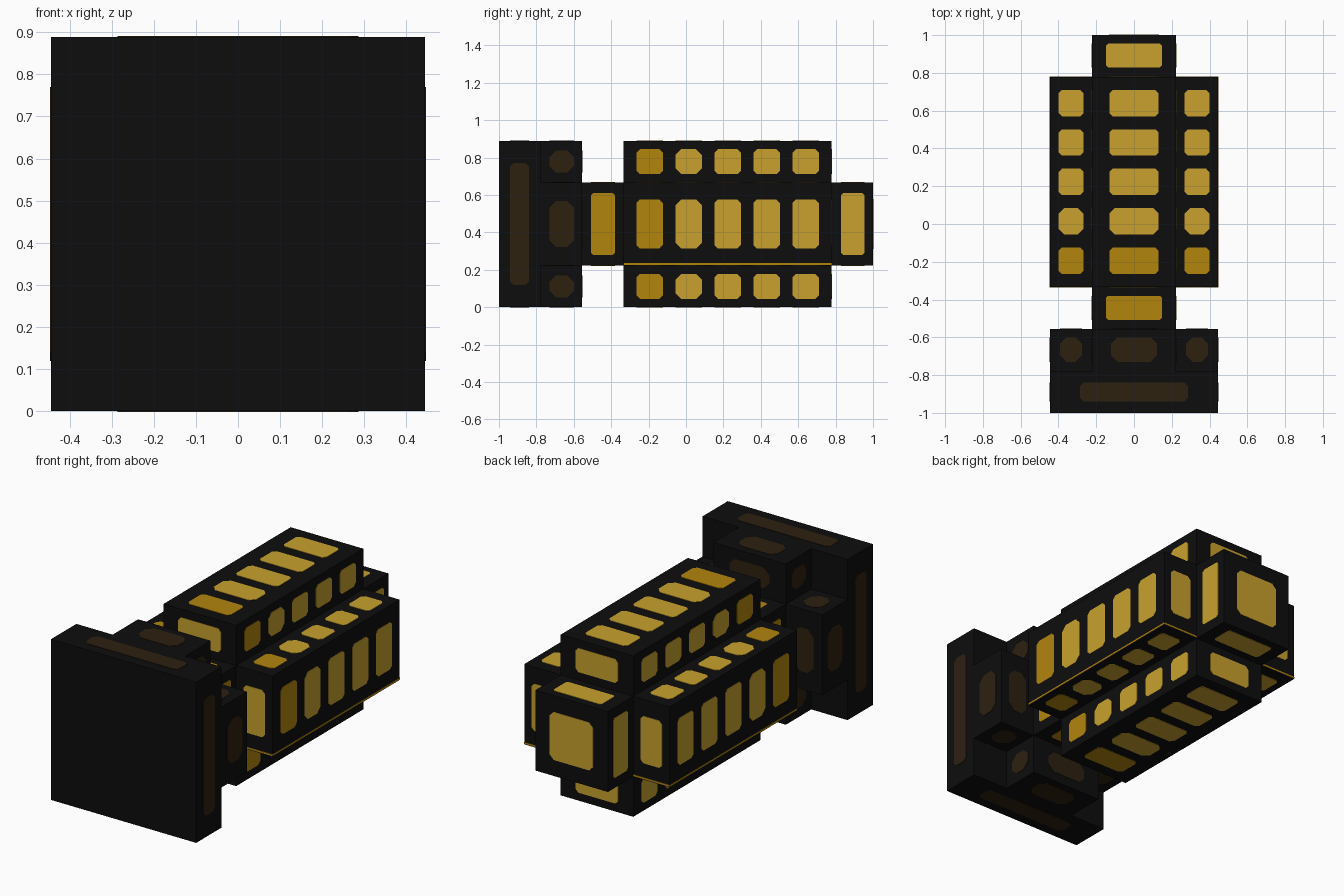
import bpy, bmesh
from mathutils import Vector, Matrix
from math import pi

old = bpy.data.objects.get("Cube")
if old:
    bpy.data.objects.remove(old, do_unlink=True)

U = 2 / 9            # grid module
MID = 2 * U          # height of the long axis
LIFT = 0.002         # how far panels stand proud


def material(name, rgb):
    m = bpy.data.materials.new(name)
    m.use_nodes = True
    m.diffuse_color = (*rgb, 1)
    bsdf = next(n for n in m.node_tree.nodes if n.type == 'BSDF_PRINCIPLED')
    bsdf.inputs["Base Color"].default_value = (*rgb, 1)
    return m


black = material("black", (0.004, 0.004, 0.004))
gold = material("light gold", (0.58, 0.355, 0.026))
dark_gold = material("dark gold", (0.445, 0.235, 0.004))
brown = material("dark brown", (0.026, 0.015, 0.005))


def finish(bm, name, mat):
    bmesh.ops.recalc_face_normals(bm, faces=bm.faces)
    mesh = bpy.data.meshes.new(name)
    bm.to_mesh(mesh)
    bm.free()
    mesh.materials.append(mat)
    ob = bpy.data.objects.new(name, mesh)
    bpy.context.collection.objects.link(ob)


def prism(bm, points, depth):
    """Close a polygon and extrude it along a vector."""
    face = bm.faces.new([bm.verts.new(p) for p in points])
    new = bmesh.ops.extrude_face_region(bm, geom=[face], use_keep_orig=True)["geom"]
    verts = [v for v in new if isinstance(v, bmesh.types.BMVert)]
    bmesh.ops.translate(bm, verts=verts, vec=depth)


def block(name, outline, y0, y1):
    bm = bmesh.new()
    prism(bm, [(x, y0, z + MID) for x, z in outline], Vector((0, y1 - y0, 0)))
    finish(bm, name, black)


def square(h):
    return [(-h, -h), (h, -h), (h, h), (-h, h)]


# Cross outline: one arm repeated by quarter turns
cross = []
for k in range(4):
    for p in ((U, U), (U, 2 * U), (-U, 2 * U)):
        v = Matrix.Rotation(k * pi / 2, 2) @ Vector(p)
        cross.append((v.x, v.y))

# Solid body
block("front_plate", square(2 * U), -1, -1 + U)
block("front_collar", cross, -1 + U, -1 + 2 * U)
block("neck", square(U), -1 + 2 * U, -1 + 3 * U)
block("main_body", cross, -1 + 3 * U, 1 - U)
block("rear_cap", square(U), 1 - U, 1)

# Panels, collected by colour
sets = {m.name: (bmesh.new(), m) for m in (gold, dark_gold, brown)}


def panel(mat, quarter, lo, hi, axis, side, chamfer=0.018):
    """Chamfered plate in the plane where lo and hi agree on the given axis."""
    a, b = [i for i in range(3) if i != axis]
    c = chamfer
    pts = []
    for pa, pb, da, db in ((lo[a], lo[b], c, c), (hi[a], lo[b], -c, c),
                           (hi[a], hi[b], -c, -c), (lo[a], hi[b], c, -c)):
        ends = [(pa, pb + db), (pa + da, pb)]
        if da * db < 0:
            ends.reverse()
        for ea, eb in ends:
            p = Vector((0, 0, 0))
            p[a], p[b], p[axis] = ea, eb, lo[axis] + side * LIFT
            pts.append(p)
    rot = Matrix.Rotation(quarter * pi / 2, 3, 'Y')
    depth = Vector((0, 0, 0))
    depth[axis] = -2 * side * LIFT
    centre = Vector((0, 0, MID))
    prism(sets[mat.name][0], [rot @ p + centre for p in pts], rot @ depth)


def arm_panels(mat, q, y0, y1, w0, w1, h, chamfer):
    """Outer panel and both flank panels of one arm."""
    panel(mat, q, (-h, y0, 2 * U), (h, y1, 2 * U), 2, 1, chamfer)
    for s in (-1, 1):
        panel(mat, q, (s * U, y0, w0), (s * U, y1, w1), 0, s, chamfer)


for q in range(4):
    wide = q % 2
    # Main body rows, first row darker
    for i in range(5):
        y = -0.194 + i * 0.2085
        arm_panels(dark_gold if i == 0 else gold, q, y - 0.07, y + 0.07,
                   0.267, 0.4, 0.131, 0.03 if i == 1 else 0.018)
    # Arm ends
    for y, s in ((1 - U, 1), (-1 + 3 * U, -1)):
        panel(gold, q, (-0.131, y, 0.267), (0.131, y, 0.4), 1, s)
    # Collar
    arm_panels(brown, q, -0.73, -0.6, 0.275, 0.392, 0.122, 0.035)
    panel(brown, q, (-0.122, -1 + 2 * U, 0.275), (0.122, -1 + 2 * U, 0.392), 1, 1, 0.035)
    # Plate rim
    h = 0.326 if wide else 0.286
    panel(brown, q, (-h, -0.94, 2 * U), (h, -0.84, 2 * U), 2, 1, 0.02)
    # Neck and rear cap sides
    h = 0.166 if wide else 0.149
    panel(dark_gold, q, (-h, -0.508, U), (h, -0.38, U), 2, 1, 0.012)
    panel(gold, q, (-h, 0.828, U), (h, 0.955, U), 2, 1, 0.012)

# Rear cap end panel
panel(gold, 0, (-0.133, 1, -0.133), (0.133, 1, 0.133), 1, 1, 0.025)

for name, (bm, m) in sets.items():
    finish(bm, name.replace(" ", "_") + "_panels", m)

# Thin trim along the lower edge of both side arms
bm = bmesh.new()
for s in (-1, 1):
    x0, x1 = s * U, s * (2 * U + LIFT)
    y0, y1 = -1 + 3 * U - LIFT, 1 - U + LIFT
    prism(bm, [(x0, y0, 0.2255), (x1, y0, 0.2255), (x1, y1, 0.2255), (x0, y1, 0.2255)],
          Vector((0, 0, 0.01)))
finish(bm, "side_arm_trim", dark_gold)
